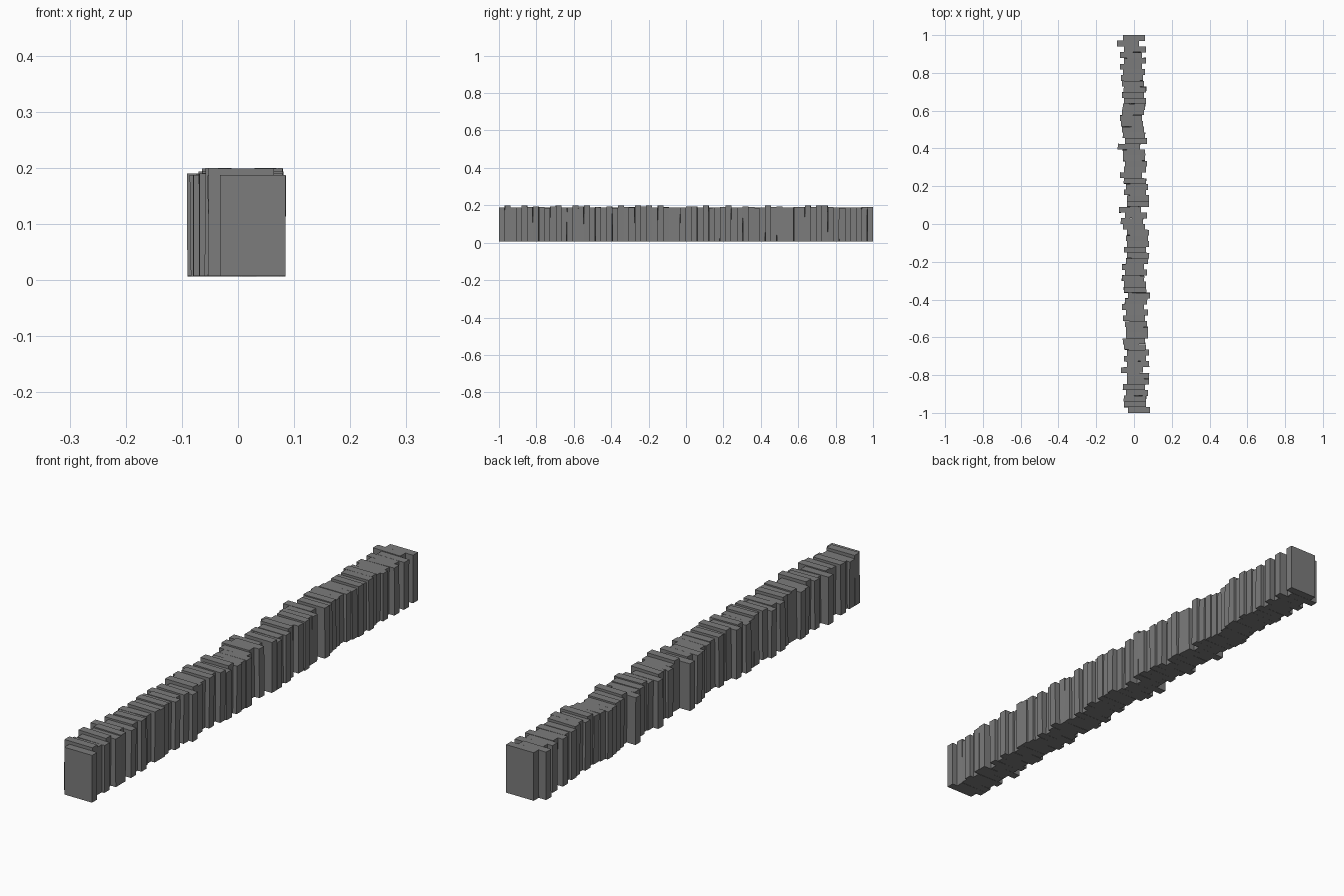
import bpy
import random
from mathutils import Euler

default = bpy.data.objects.get("Cube")
if default:
    bpy.data.objects.remove(default, do_unlink=True)

random.seed(4)

# Single dark grey stone colour
stone = bpy.data.materials.new("stone_grey")
stone.use_nodes = True
grey = (0.2, 0.2, 0.2, 1)
stone.diffuse_color = grey
stone.node_tree.nodes["Principled BSDF"].inputs["Base Color"].default_value = grey

# Sideways shift of each slab from the back of the row to the front
shifts = [0, -6, 1, -3, 1, -3, 0, -2, -1, 1, -1,
          1, 0, -1, -3, -2, -1, 0, 2, -5, 0, 0,
          2, 1, -3, 1, 3, 1, 4, 4, -4, 2, -2,
          0, 4, 3, 4, 1, 4, 3, -1, 2, -1, 1,
          1, 5, 2, -1, 3, 0, 2, 3, 3, 0, 1,
          4, 1, 4, -2, 4, 4, 0, 3, 1, 1, 5]
shift_step = 0.0053
slab_width = 0.117
base_height = 0.007
thickness = 2 / len(shifts)


def add_slab(index, shift):
    """Upright stone slab, nudged, with a slightly uneven top."""
    is_end = index in (0, len(shifts) - 1)
    height = random.choice([0.18, 0.181, 0.183, 0.187, 0.192])
    if index == 0:
        height = 0.183
    elif is_end:
        height = 0.18
    y = 1 - (index + 0.5) * thickness
    bpy.ops.mesh.primitive_cube_add(
        size=1, location=(shift * shift_step, y, base_height + height / 2))
    slab = bpy.context.object
    slab.name = f"slab_{index + 1}"
    slab.scale = (slab_width, thickness, height)
    # Hand-laid unevenness, kept off the two end slabs
    if not is_end:
        tilt = random.uniform(-0.006, 0.006)
        roll = random.uniform(-0.012, 0.012)
        turn = random.uniform(-0.025, 0.025)
        slab.rotation_euler = Euler((tilt, roll, turn))
    slab.data.materials.append(stone)


for index, shift in enumerate(shifts):
    add_slab(index, shift)
